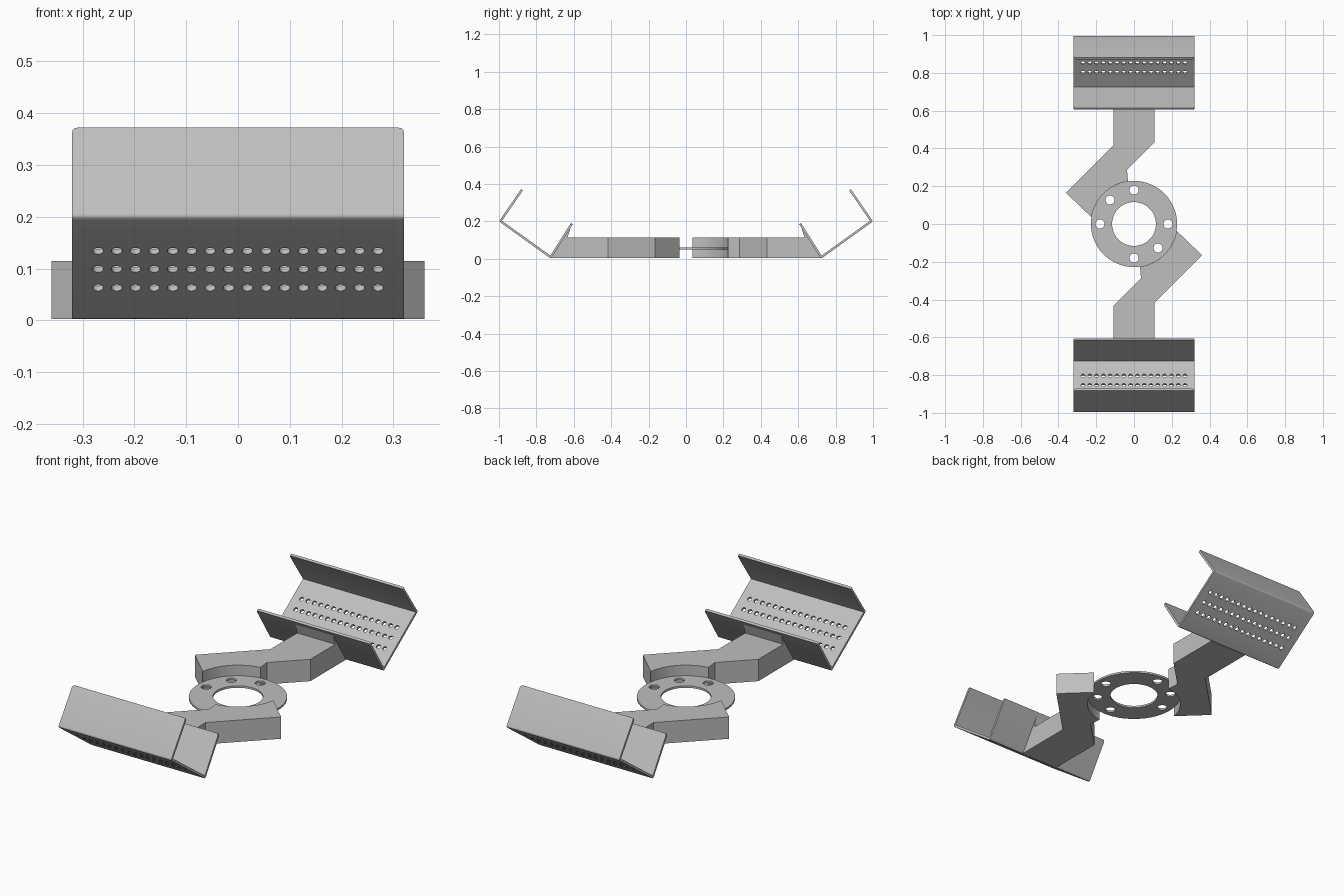
import bpy, bmesh, math
from mathutils import Matrix, Vector

cube = bpy.data.objects.get("Cube")
if cube:
    bpy.data.objects.remove(cube, do_unlink=True)

grey = bpy.data.materials.new("light grey metal")
grey.use_nodes = True
GREY = (0.52, 0.52, 0.52, 1)
grey.diffuse_color = GREY
grey.node_tree.nodes["Principled BSDF"].inputs["Base Color"].default_value = GREY


def make_object(name, bm, angle=0):
    me = bpy.data.meshes.new(name)
    bm.to_mesh(me)
    bm.free()
    me.materials.append(grey)
    ob = bpy.data.objects.new(name, me)
    bpy.context.collection.objects.link(ob)
    ob.rotation_euler.z = angle
    return ob


def apply_modifiers(ob):
    bpy.context.view_layer.update()
    graph = bpy.context.evaluated_depsgraph_get()
    ob.data = bpy.data.meshes.new_from_object(ob.evaluated_get(graph))
    ob.modifiers.clear()


def drill(ob, holes, direction, depth):
    """Cut round holes, given as (centre, radius), along a direction."""
    bm = bmesh.new()
    turn = Vector(direction).to_track_quat('Z', 'Y').to_matrix().to_4x4()
    for centre, radius in holes:
        bmesh.ops.create_cone(bm, cap_ends=True, segments=48 if radius > 0.1 else 16,
                              radius1=radius, radius2=radius, depth=depth,
                              matrix=Matrix.Translation(centre) @ turn)
    cutter = make_object("hole_cutter", bm)
    cutter.hide_render = True
    mod = ob.modifiers.new("holes", 'BOOLEAN')
    mod.operation = 'DIFFERENCE'
    mod.solver = 'EXACT'
    mod.object = cutter
    apply_modifiers(ob)
    bpy.data.objects.remove(cutter, do_unlink=True)


def prism(points, offset):
    """Closed solid from a flat outline swept along an offset."""
    bm = bmesh.new()
    face = bm.faces.new([bm.verts.new(p) for p in points])
    swept = bmesh.ops.extrude_face_region(bm, geom=[face])["geom"]
    top = [v for v in swept if isinstance(v, bmesh.types.BMVert)]
    bmesh.ops.translate(bm, verts=top, vec=offset)
    bmesh.ops.recalc_face_normals(bm, faces=bm.faces)
    return bm


# Bent sheet tray with rounded bends and corners
HALF, SHEET = 0.32, 0.012
PROFILE = [(0.605, 0.185), (0.722, 0.0), (1.0, 0.2), (0.882, 0.372)]


def build_tray():
    bm = bmesh.new()
    rows = [[bm.verts.new((x, y, z)) for x in (-HALF, HALF)] for y, z in PROFILE]
    for a, b in zip(rows, rows[1:]):
        bm.faces.new((a[0], b[0], b[1], a[1]))
    bmesh.ops.bevel(bm, geom=rows[0] + rows[3], offset=0.01, segments=3,
                    profile=0.5, affect='VERTICES')
    bends = [e for e in bm.edges if len(e.link_faces) == 2]
    bmesh.ops.bevel(bm, geom=bends, offset=0.009, segments=4, profile=0.5, affect='EDGES')
    tray = make_object("tray", bm)
    mod = tray.modifiers.new("thickness", 'SOLIDIFY')
    mod.thickness = SHEET
    mod.offset = -1
    mod.use_even_offset = True
    apply_modifiers(tray)

    # Three rows of small holes in the floor of the tray
    low, high = (Vector((0, *p)) for p in PROFILE[1:3])
    slope = high - low
    normal = Vector((0, -slope.z, slope.y)).normalized()
    holes = []
    for z in (0.063, 0.099, 0.134):
        spot = low + slope * (z / slope.z)
        holes += [(spot + Vector(((i - 7.5) * 0.036, 0, 0)), 0.0105) for i in range(16)]
    drill(tray, holes, normal, 0.08)
    return tray.data


# Cranked arm with a curved seat around the ring
RING, BOTTOM, TOP = 0.228, 0.003, 0.115
arc = [(RING * math.cos(a), RING * math.sin(a))
       for a in (math.radians(98 + i * 73 / 16) for i in range(17))]
outline = [(-0.108, 0.72), (0.108, 0.72), (0.108, 0.432), (-0.037, 0.287)]
outline += arc + [(-0.36, 0.165), (-0.108, 0.417)]


def build_arm():
    bm = prism([(x, y, BOTTOM) for x, y in outline], (0, 0, TOP - BOTTOM))
    # Slope the outer end to follow the tray lip
    for v in bm.verts:
        if v.co.y > 0.7 and v.co.z > 0.1:
            v.co.y = 0.656
    return bm


for side, angle in (("back", 0), ("front", math.pi)):
    if side == "back":
        tray_mesh = build_tray()
    else:
        tray_mesh = tray_mesh.copy()
    bm = bmesh.new()
    bm.from_mesh(tray_mesh)
    make_object(side + "_tray", bm, angle)
    make_object(side + "_arm", build_arm(), angle)
    # Small wedge joining the arm to the lip
    wedge = [(-0.108, y, z) for y, z in ((0.634, 0.114), (0.657, 0.114), (0.614, 0.176))]
    make_object(side + "_gusset", prism(wedge, (0.216, 0, 0)), angle)
bpy.data.objects.remove(bpy.data.objects["tray"], do_unlink=True)

# Thin mounting ring with six bolt holes
bm = bmesh.new()
bmesh.ops.create_cone(bm, cap_ends=True, segments=64, radius1=RING, radius2=RING,
                      depth=0.01, matrix=Matrix.Translation((0, 0, 0.056)))
ring = make_object("mounting_ring", bm)
bolts = [(Vector((0, 0, 0.056)), 0.116)]
for deg in (0, 90, 135, 180, 270, 315):
    a = math.radians(deg)
    bolts.append((Vector((0.18 * math.cos(a), 0.18 * math.sin(a), 0.056)), 0.024))
drill(ring, bolts, (0, 0, 1), 0.1)

# Smooth the curved parts while keeping sharp edges
bpy.ops.object.select_all(action='DESELECT')
for ob in bpy.context.scene.objects:
    if ob.type == 'MESH' and ob.data.materials and ob.data.materials[0] == grey:
        ob.select_set(True)
        bpy.context.view_layer.objects.active = ob
bpy.ops.object.shade_smooth_by_angle(angle=math.radians(30))
